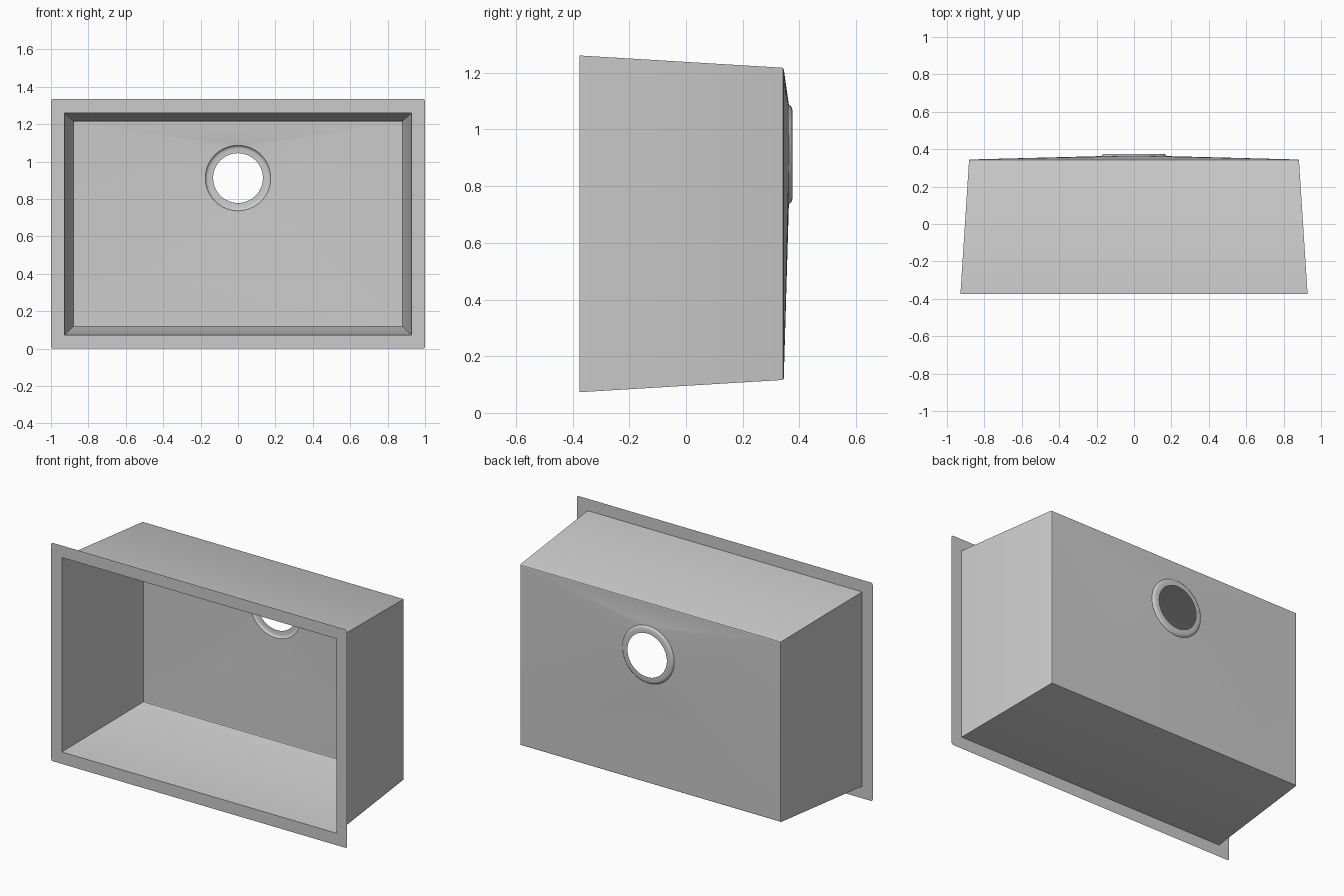
import bpy
import bmesh
from math import sin, cos, pi

if "Cube" in bpy.data.objects:
    bpy.data.objects.remove(bpy.data.objects["Cube"], do_unlink=True)

steel = bpy.data.materials.new("brushed_steel")
steel.use_nodes = True
steel.diffuse_color = (0.6, 0.6, 0.6, 1)
steel.node_tree.nodes["Principled BSDF"].inputs["Base Color"].default_value = (0.6, 0.6, 0.6, 1)

SIGNS = [(1, 1), (-1, 1), (-1, -1), (1, -1)]
MID_Z = 0.667
DRAIN_Z = 0.912
DRAIN_R = 0.175
FLOOR_Y = 0.345
RIM_Y = -0.375


def rect(half_x, half_z, y):
    return [(sx * half_x, y, MID_Z + sz * half_z) for sx, sz in SIGNS]


def arc(cx, cz, r, y, quarter, steps):
    angles = [(quarter + k / steps) * pi / 2 for k in range(steps + 1)]
    return [(cx + r * cos(a), y, cz + r * sin(a)) for a in angles]


def loft(rings):
    """Quads between successive closed rings."""
    faces = []
    for a, b in zip(rings, rings[1:]):
        n = len(a)
        for i in range(n):
            j = (i + 1) % n
            faces.append((a[i], a[j], b[j], b[i]))
    return faces


def corner_fan(corners, arcs):
    """Fan each corner to its arc, then fill the sides between the arcs."""
    faces = []
    for i in range(4):
        j = (i + 1) % 4
        faces += [(corners[i], q, p) for p, q in zip(arcs[i], arcs[i][1:])]
        side = [corners[i], corners[j], arcs[j][0]]
        if max(abs(u - v) for u, v in zip(arcs[i][-1], arcs[j][0])) > 1e-5:
            side.append(arcs[i][-1])
        faces.append(side)
    return faces


def make_sheet(name, faces):
    """Welded thin sheet whose visible side faces the front."""
    bm = bmesh.new()
    for f in faces:
        bm.faces.new([bm.verts.new(p) for p in f])
    bmesh.ops.remove_doubles(bm, verts=bm.verts, dist=1e-5)
    bmesh.ops.recalc_face_normals(bm, faces=bm.faces)
    if sum(f.normal.y * f.calc_area() for f in bm.faces) > 0:
        bmesh.ops.reverse_faces(bm, faces=bm.faces)
    mesh = bpy.data.meshes.new(name)
    bm.to_mesh(mesh)
    bm.free()
    mesh.materials.append(steel)
    obj = bpy.data.objects.new(name, mesh)
    bpy.context.collection.objects.link(obj)
    bpy.ops.object.select_all(action="DESELECT")
    obj.select_set(True)
    bpy.context.view_layer.objects.active = obj
    bpy.ops.object.shade_smooth_by_angle(angle=pi / 6)


# Flat mounting rim with slightly rounded outer corners
r = 0.012
rim_arcs = [arc(sx * (1 - r), MID_Z + sz * (MID_Z - r), r, RIM_Y, i, 4)
            for i, (sx, sz) in enumerate(SIGNS)]
make_sheet("mounting_rim", corner_fan(rect(0.928, 0.594, RIM_Y), rim_arcs))

# Four tapered walls ending in a tiny fillet
make_sheet("basin_walls", loft([
    rect(0.928, 0.594, RIM_Y),
    rect(0.882, 0.551, FLOOR_Y - 0.006),
    rect(0.880, 0.549, FLOOR_Y - 0.002),
    rect(0.876, 0.545, FLOOR_Y),
]))

# Floor sloping from the corners down to the drain
drain_arcs = [arc(0, DRAIN_Z, DRAIN_R, 0.363, i, 16) for i in range(4)]
make_sheet("basin_floor", corner_fan(rect(0.876, 0.545, FLOOR_Y), drain_arcs))

# Recessed drain ring around the open hole
profile = [(DRAIN_R, 0.363), (0.172, 0.368), (0.166, 0.373), (0.158, 0.375), (0.133, 0.375)]
make_sheet("drain_ring", loft([
    [p for i in range(4) for p in arc(0, DRAIN_Z, rad, y, i, 16)[:-1]]
    for rad, y in profile
]))
